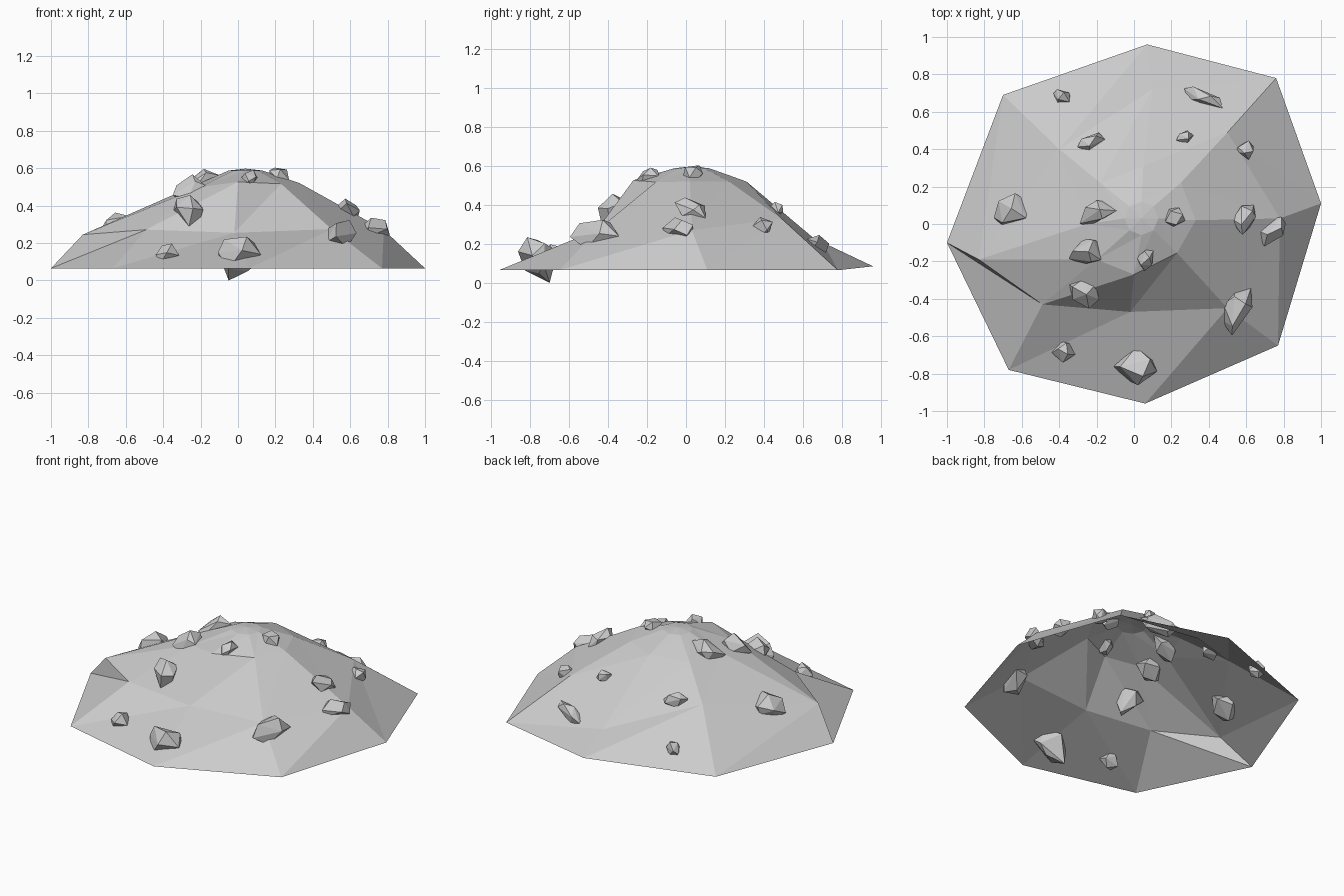
import bpy
import bmesh
import math
import random
from mathutils import Vector, Matrix
from mathutils.bvhtree import BVHTree

if "Cube" in bpy.data.objects:
    bpy.data.objects.remove(bpy.data.objects["Cube"], do_unlink=True)

random.seed(4)


def make_material(name, grey):
    mat = bpy.data.materials.new(name)
    mat.use_nodes = True
    colour = (grey, grey, grey, 1)
    mat.diffuse_color = colour
    shader = mat.node_tree.nodes["Principled BSDF"]
    shader.inputs["Base Color"].default_value = colour
    shader.inputs["Roughness"].default_value = 0.9
    return mat


stone_grey = make_material("stone grey", 0.6)


def make_object(name, bm):
    mesh = bpy.data.meshes.new(name)
    bm.to_mesh(mesh)
    bm.free()
    mesh.materials.append(stone_grey)
    obj = bpy.data.objects.new(name, mesh)
    bpy.context.collection.objects.link(obj)
    return obj


# Mound rings, from the right-hand side counterclockwise as seen from above
foot_outline = [(-1, -.1), (-.67, -.78), (.06, -.96), (.77, -.65),
                (1, .11), (.76, .78), (.07, .96), (-.7, .69)]
foot = [(x, y, .085 if y > .9 else .065) for x, y in foot_outline]
slope = [(-.83, -.19, .245), (-.49, -.43, .272), (-.02, -.47, .255), (.5, -.45, .275),
         (.78, .03, .27), (.5, .49, .33), (.1, .72, .175), (-.4, .4, .35)]
shoulder = [(-.25, .0, .5), (-.2, -.19, .5), (0, -.27, .527), (.23, -.155, .517),
            (.33, .02, .52), (.25, .22, .52), (.05, .31, .52), (-.18, .22, .5)]
crown = []
for i in range(8):
    angle = math.pi * (1 + i / 4)
    crown.append((.04 + .09 * math.cos(angle), .03 + .09 * math.sin(angle), .588))


def loft(bm, lower, upper):
    """Join two rings by triangles, all diagonals leaning the same way."""
    for i in range(len(lower)):
        j = (i + 1) % len(lower)
        bm.faces.new((lower[i], lower[j], upper[j]))
        bm.faces.new((lower[i], upper[j], upper[i]))


# Open-bottomed mound
bm = bmesh.new()
rings = [[bm.verts.new(p) for p in ring] for ring in (foot, slope, shoulder, crown)]
for lower, upper in zip(rings, rings[1:]):
    loft(bm, lower, upper)
peak = bm.verts.new((.04, .03, .598))
for i in range(8):
    bm.faces.new((rings[-1][i], rings[-1][(i + 1) % 8], peak))
bm.normal_update()
ground = BVHTree.FromBMesh(bm)
make_object("mound", bm)


def make_rock(name, x, y, length, width, height, yaw, tip=None):
    """A faceted boulder half sunk in the mound, following its slope."""
    spot, normal, _, _ = ground.ray_cast(Vector((x, y, 2)), Vector((0, 0, -1)))
    tilt = Vector((0, 0, 1)).rotation_difference(normal).to_matrix()
    turn = tilt @ Matrix.Rotation(math.radians(yaw), 3, "Z")
    bm = bmesh.new()
    # Hull of a few scattered points gives large irregular facets
    count = 11
    for i in range(count):
        h = 1 - 2 * (i + .5) / count
        r = math.sqrt(1 - h * h)
        a = i * 2.4 + random.uniform(-.4, .4)
        size = random.uniform(1, 1.2) / 2
        p = Vector((r * math.cos(a) * length, r * math.sin(a) * width, h * height))
        bm.verts.new(spot + turn @ (p * size))
    if tip:
        bm.verts.new(tip)
    hull = bmesh.ops.convex_hull(bm, input=bm.verts[:])
    loose = [v for v in hull["geom_interior"] if isinstance(v, bmesh.types.BMVert)]
    bmesh.ops.delete(bm, geom=loose, context="VERTS")
    bmesh.ops.recalc_face_normals(bm, faces=bm.faces[:])
    make_object(name, bm)


# Scattered rocks: x, y, length, width, height, yaw
rocks = {
    "left_rock": (-.655, .07, .21, .17, .15, 0),
    "back_left_pebble": (-.385, .68, .1, .08, .1, -30),
    "back_left_rock": (-.23, .435, .15, .09, .11, 20),
    "back_right_rock": (.37, .67, .21, .09, .11, -25),
    "back_pebble": (.27, .46, .1, .07, .09, 35),
    "right_back_pebble": (.595, .395, .11, .09, .1, -35),
    "upper_left_rock": (-.2, .06, .21, .12, .13, 15),
    "upper_right_rock": (.22, .04, .12, .1, .1, 0),
    "right_rock": (.59, .03, .19, .11, .11, 60),
    "right_edge_rock": (.735, -.04, .19, .11, .12, 45),
    "upper_front_left_rock": (-.255, -.15, .18, .14, .14, 15),
    "upper_front_rock": (.06, -.19, .12, .08, .09, 65),
    "front_left_rock": (-.26, -.37, .2, .15, .15, -70),
    "front_right_rock": (.55, -.46, .24, .15, .15, 70),
    "front_left_pebble": (-.375, -.68, .12, .11, .12, 0),
}
for name, numbers in rocks.items():
    make_rock(name, *numbers)

# Front rock with a point that reaches below the foot of the mound
make_rock("front_rock", .01, -.76, .2, .2, .19, 0, tip=(-.05, -.7, 0))
